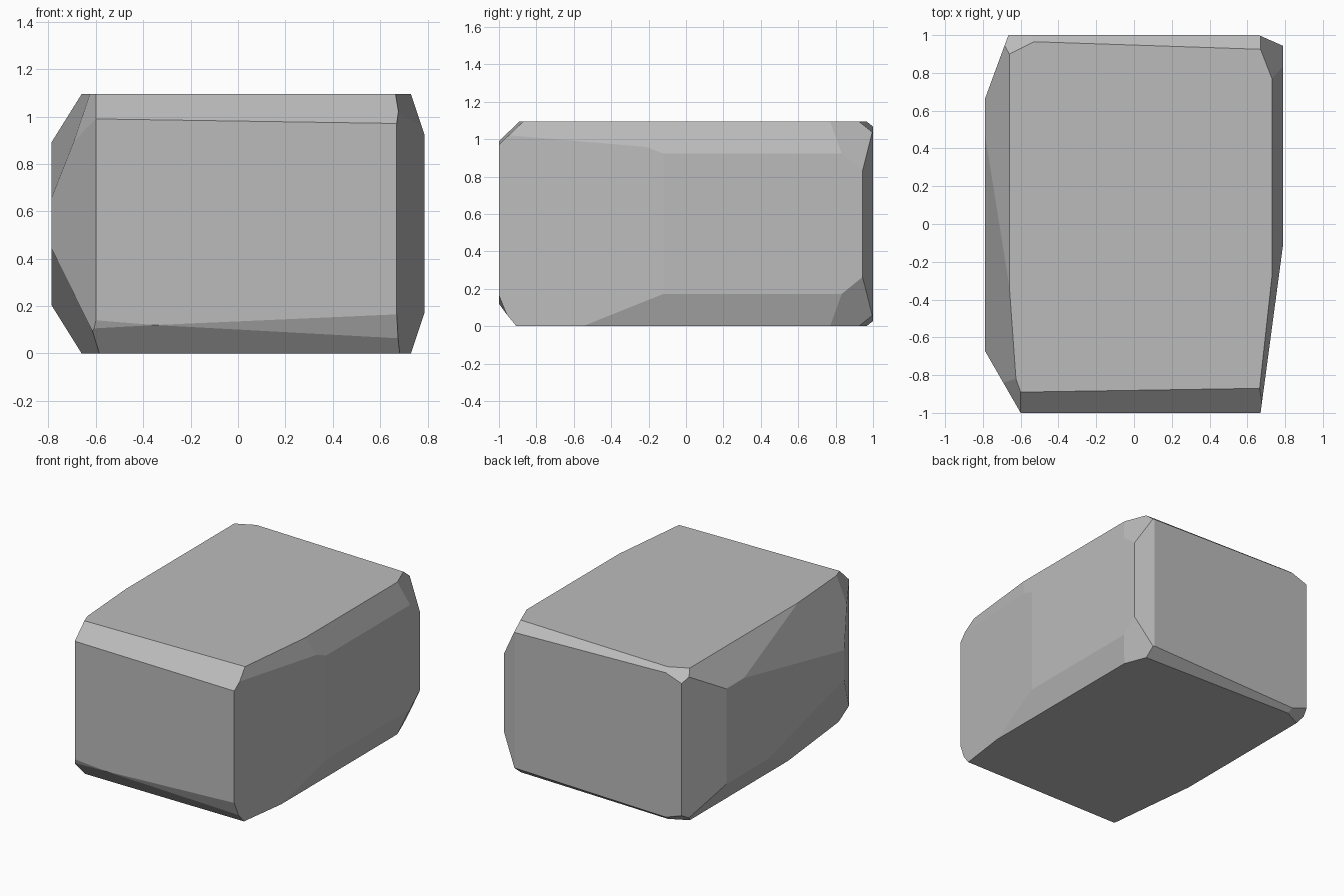
import bpy
import bmesh
from mathutils import Vector

cube = bpy.data.objects.get("Cube")
if cube:
    bpy.data.objects.remove(cube, do_unlink=True)

HEIGHT = 1.095
CENTRE = Vector((0, 0, HEIGHT / 2))

stone = bpy.data.materials.new("grey stone")
stone.use_nodes = True
grey = (0.5, 0.5, 0.5, 1)
stone.diffuse_color = grey
stone.node_tree.nodes["Principled BSDF"].inputs["Base Color"].default_value = grey

# Rough block
bm = bmesh.new()
bmesh.ops.create_cube(bm, size=1)
for v in bm.verts:
    v.co = Vector((v.co.x * 1.575, v.co.y * 2, (v.co.z + 0.5) * HEIGHT))


def chip(a, b, c):
    """Slice the block along the plane through three points and cap it."""
    a, b, c = Vector(a), Vector(b), Vector(c)
    normal = (b - a).cross(c - a).normalized()
    if normal.dot(a - CENTRE) < 0:
        normal.negate()
    bmesh.ops.bisect_plane(bm, geom=bm.verts[:] + bm.edges[:] + bm.faces[:], dist=1e-5,
                           plane_co=a, plane_no=normal, clear_outer=True)
    rim = [e for e in bm.edges if e.is_boundary]
    if rim:
        bmesh.ops.contextual_create(bm, geom=rim)


def chip_both(*points):
    """Same slice at the top and at the bottom."""
    chip(*points)
    chip(*[(x, y, HEIGHT - z) for x, y, z in points])


def chip_upright(a, b):
    """Vertical slice through two plan points."""
    chip((*a, 0), (*b, 0), (*a, 1))


T = HEIGHT
# Upright corners
chip_upright((0.785, -0.14), (0.67, -1))
chip_upright((0.66, 1), (0.785, 0.945))
chip_upright((-0.665, 1), (-0.79, 0.66))
chip_upright((-0.79, -0.67), (-0.6, -1))

# Left side edges and rear corner
chip_both((0.73, 0, T), (0.73, 0.5, T), (0.785, 0, 0.93))
chip_both((0.73, 0.77, T), (0.785, 0.83, 0.93), (0.67, 0.925, T))
chip((0.73, -0.28, T), (0.665, -0.87, T), (0.677, -0.95, 1.02))

# Right side edges
chip_both((-0.66, 0, T), (-0.66, 0.5, T), (-0.79, 0.5, 0.887))
chip((-0.665, -0.26, T), (-0.625, -0.82, T), (-0.79, -0.67, 0.65))
chip((-0.66, -0.22, 0), (-0.79, 0.2, 0.21), (-0.79, -0.67, 0.45))

# Rear edges and corner
chip_both((-0.53, 0.965, T), (0.67, 0.925, T), (0.67, 1, 1.035))
chip_both((-0.66, 0.9, T), (-0.53, 0.965, T), (-0.665, 0.99, 1.03))

# Front edges and corner
chip((-0.6, -0.89, T), (0.665, -0.87, T), (-0.6, -1, 0.99))
chip((-0.625, -0.82, T), (-0.6, -0.89, T), (-0.6, -1, 0.99))
chip((-0.35, -1, 0.12), (0.66, -0.96, 0.065), (-0.6, -0.9, 0))
chip((-0.35, -1, 0.12), (0.67, -1, 0.165), (0.66, -0.96, 0.065))
chip((-0.6, -1, 0.14), (-0.35, -1, 0.12), (-0.6, -0.985, 0.1))

bmesh.ops.recalc_face_normals(bm, faces=bm.faces[:])
mesh = bpy.data.meshes.new("stone_block")
bm.to_mesh(mesh)
bm.free()
mesh.materials.append(stone)
block = bpy.data.objects.new("stone_block", mesh)
bpy.context.collection.objects.link(block)
